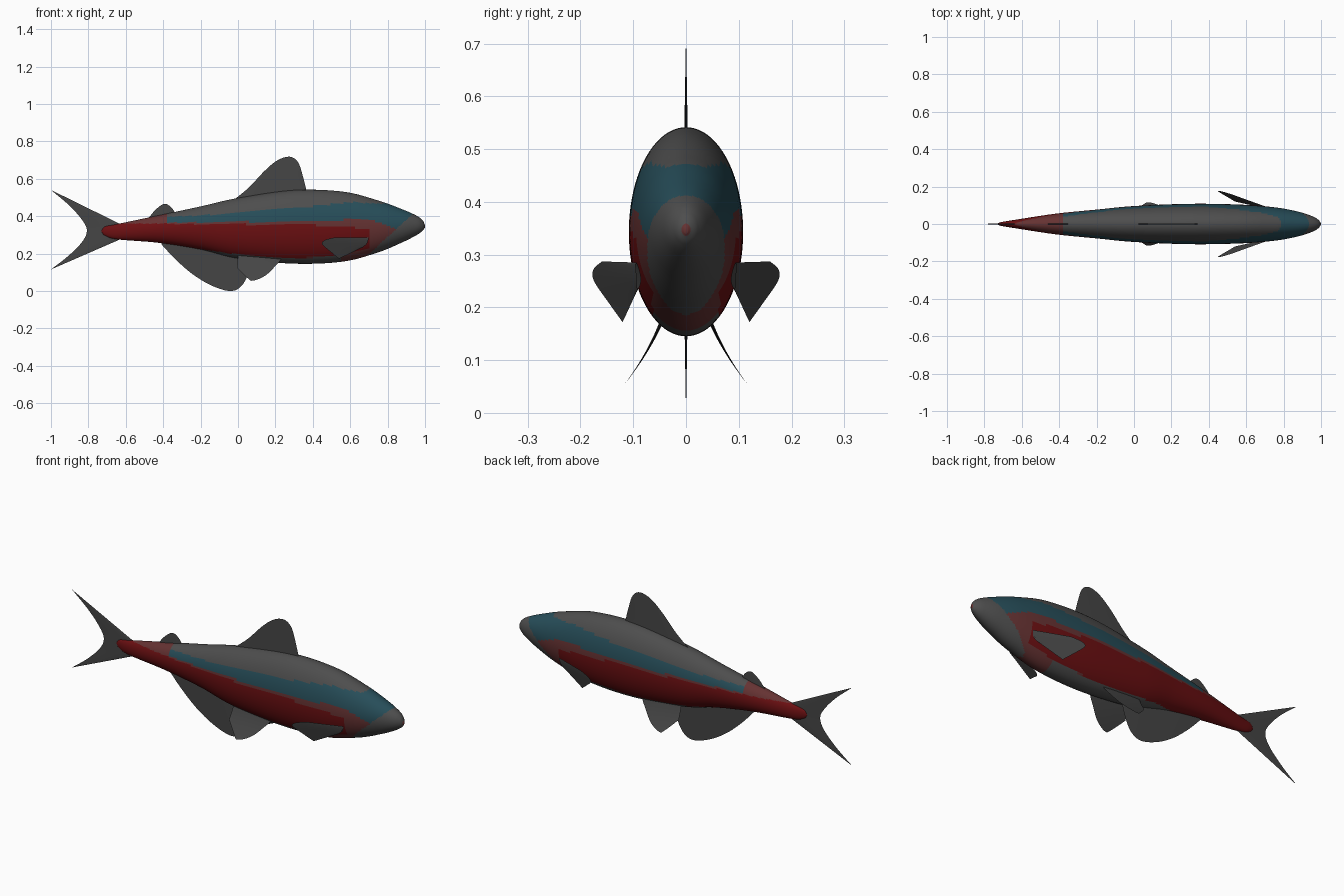
import bpy, bmesh, math
from mathutils import Vector

cube = bpy.data.objects.get("Cube")
if cube:
    bpy.data.objects.remove(cube, do_unlink=True)


def material(name, rgb):
    mat = bpy.data.materials.new(name)
    mat.use_nodes = True
    mat.diffuse_color = (*rgb, 1)
    mat.node_tree.nodes["Principled BSDF"].inputs["Base Color"].default_value = (*rgb, 1)
    return mat


GRAY, TEAL, RED, DULL = range(4)
body_mats = [
    material("charcoal gray", (0.075, 0.075, 0.075)),
    material("deep teal", (0.02, 0.075, 0.1)),
    material("dark red", (0.15, 0.005, 0.006)),
    material("dull red", (0.13, 0.032, 0.032)),
]
fin_mat = material("fin gray", (0.06, 0.06, 0.06))


def finish(name, bm, mats):
    bmesh.ops.remove_doubles(bm, verts=bm.verts, dist=0.00005)
    bmesh.ops.recalc_face_normals(bm, faces=bm.faces)
    mesh = bpy.data.meshes.new(name)
    bm.to_mesh(mesh)
    bm.free()
    for mat in mats:
        mesh.materials.append(mat)
    obj = bpy.data.objects.new(name, mesh)
    bpy.context.collection.objects.link(obj)
    bpy.ops.object.select_all(action='DESELECT')
    obj.select_set(True)
    bpy.context.view_layer.objects.active = obj
    bpy.ops.object.shade_smooth_by_angle(angle=math.radians(50))
    return obj


def spline(points, t):
    """Catmull-Rom point along a list of points, t from 0 to 1."""
    pts = [Vector(p) for p in points]
    pts = [pts[0] * 2 - pts[1]] + pts + [pts[-1] * 2 - pts[-2]]
    s = t * (len(points) - 1)
    i = min(int(s), len(points) - 2)
    f = s - i
    a, b, c, d = pts[i:i + 4]
    return (b * 2 + (c - a) * f + (a * 2 - b * 5 + c * 4 - d) * f * f
            + (b * 3 - a - c * 3 + d) * f ** 3) / 2


def band(x, points):
    """Height of a colour edge at x."""
    for (x0, z0), (x1, z1) in zip(points, points[1:]):
        if x <= x1:
            return z0 + (z1 - z0) * max(0, (x - x0) / (x1 - x0))
    return points[-1][1]


# Body stations: x, top, bottom, half width
STATIONS = [
    (-0.73, 0.325, 0.315, 0.002), (-0.71, 0.345, 0.295, 0.01),
    (-0.645, 0.358, 0.276, 0.021), (-0.42, 0.405, 0.257, 0.055),
    (-0.2, 0.452, 0.222, 0.077), (0, 0.497, 0.174, 0.096),
    (0.3, 0.539, 0.146, 0.108), (0.56, 0.531, 0.157, 0.104),
    (0.745, 0.485, 0.205, 0.09), (0.87, 0.44, 0.256, 0.068),
    (0.95, 0.405, 0.296, 0.043), (0.985, 0.38, 0.32, 0.023),
    (1.0, 0.352, 0.34, 0.004),
]
TEAL_TOP = [(-0.38, 0.395), (0, 0.415), (0.33, 0.445), (0.6, 0.475), (0.78, 0.465), (0.82, 0.6)]
TEAL_LOW = [(-0.38, 0.365), (0.3, 0.372), (0.7, 0.385), (0.85, 0.33)]
RED_TOP = [(-0.7, 0.36), (0.2, 0.355), (0.5, 0.35), (0.7, 0.33)]
RED_LOW = [(-0.5, 0.2), (-0.35, 0.245), (0, 0.195), (0.3, 0.175), (0.55, 0.19), (0.7, 0.23)]


def body_colour(c):
    x, z = c.x, c.z
    if x > 0.997:
        return DULL
    if x > 0.79 + (z - 0.28) * 1.1:
        return GRAY
    if x < -0.64:
        return RED
    if x < -0.38:
        return DULL if z > 0.36 else RED
    if z > band(x, TEAL_TOP):
        return GRAY
    if z > band(x, TEAL_LOW):
        return TEAL
    if z < band(x, RED_LOW):
        return DULL if x > 0.55 or abs(c.y) > 0.06 else GRAY
    if z > band(x, RED_TOP) or x > 0.7:
        return DULL
    return RED


bm = bmesh.new()
RINGS, SIDES = 200, 80
rings = []
for i in range(RINGS + 1):
    x, top, low, half = spline(STATIONS, i / RINGS)
    rings.append([bm.verts.new((x, half * math.cos(a), (top + low) / 2 + (top - low) / 2 * math.sin(a)))
                  for a in (math.tau * k / SIDES for k in range(SIDES))])
for r0, r1 in zip(rings, rings[1:]):
    for k in range(SIDES):
        j = (k + 1) % SIDES
        bm.faces.new((r0[k], r0[j], r1[j], r1[k]))
bm.faces.new(rings[0])
bm.faces.new(rings[-1])
for face in bm.faces:
    face.material_index = body_colour(face.calc_center_median())
finish("body", bm, body_mats)


def fin(name, root, edge, depth=lambda x, z: 0.0, side=1, thick=0.004):
    """Thin blade lofted from a root line to an outer edge, given as (x, z)."""
    bm = bmesh.new()
    nu, nv = 28, 8
    for face_side in (-1, 1):
        grid = []
        for i in range(nu + 1):
            u = i / nu
            a, b = spline(root, u), spline(edge, u)
            row = []
            for j in range(nv + 1):
                p = a.lerp(b, j / nv)
                t = thick * (1 - j / nv) * math.sqrt(max(0, math.sin(math.pi * u)))
                row.append(bm.verts.new((p.x, side * depth(p.x, p.y) + face_side * t, p.y)))
            grid.append(row)
        for g0, g1 in zip(grid, grid[1:]):
            for j in range(nv):
                bm.faces.new((g0[j], g0[j + 1], g1[j + 1], g1[j]))
    finish(name, bm, [fin_mat])


# Fins on the centre line
fin("dorsal_fin", [(-0.03, 0.47), (0.37, 0.51)],
    [(-0.03, 0.48), (0.06, 0.555), (0.14, 0.64), (0.21, 0.698), (0.275, 0.718),
     (0.32, 0.69), (0.345, 0.62), (0.37, 0.52)])
fin("rear_dorsal_fin", [(-0.49, 0.37), (-0.33, 0.4)],
    [(-0.49, 0.375), (-0.44, 0.435), (-0.395, 0.465), (-0.36, 0.45), (-0.33, 0.41)])
fin("anal_fin", [(-0.41, 0.275), (0.08, 0.2)],
    [(-0.41, 0.25), (-0.34, 0.175), (-0.25, 0.095), (-0.15, 0.033), (-0.05, 0.0),
     (0.01, 0.018), (0.05, 0.08), (0.08, 0.18)])
fin("tail_fin", [(-0.63, 0.358), (-0.63, 0.276)],
    [(-1.0, 0.54), (-0.9, 0.455), (-0.83, 0.375), (-0.808, 0.32),
     (-0.835, 0.26), (-0.91, 0.185), (-1.0, 0.115)])

# Paired fins
for label, side in (("left", 1), ("right", -1)):
    fin(label + "_pelvic_fin", [(0.0, 0.19), (0.23, 0.17)],
        [(-0.005, 0.125), (0.05, 0.07), (0.08, 0.055), (0.15, 0.085), (0.22, 0.155)],
        lambda x, z: 0.052 + 0.45 * (0.16 - z) + 1.5 * (0.16 - z) ** 2, side)
    fin(label + "_pectoral_fin", [(0.7, 0.285), (0.69, 0.255), (0.67, 0.235)],
        [(0.52, 0.287), (0.465, 0.272), (0.45, 0.25), (0.5, 0.205), (0.54, 0.172)],
        lambda x, z: 0.18 - 0.36 * (x - 0.45) - 0.28 * (0.27 - z), side)
